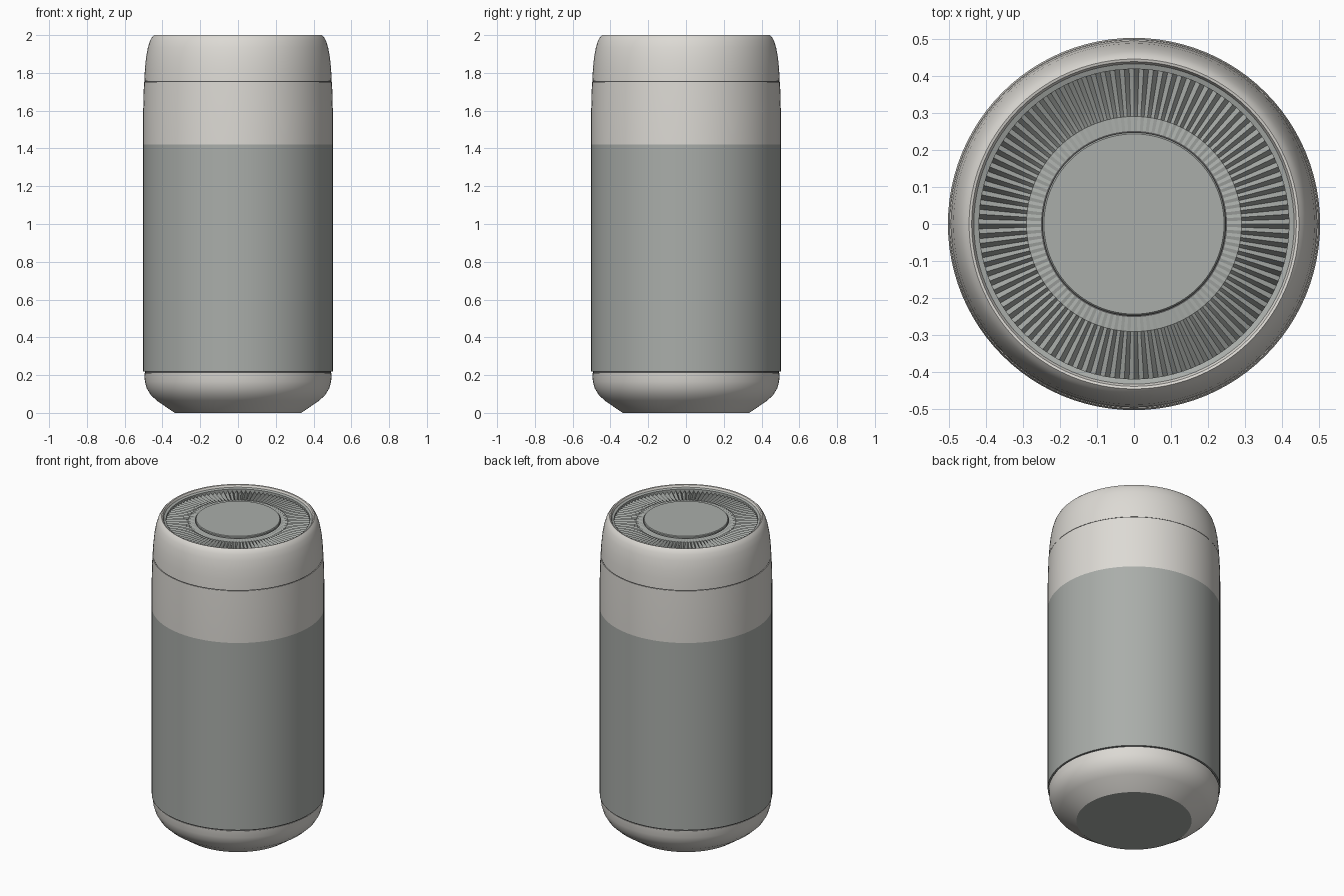
import bpy, bmesh, math

cube = bpy.data.objects.get("Cube")
if cube:
    bpy.data.objects.remove(cube, do_unlink=True)


def material(name, rgb):
    m = bpy.data.materials.new(name)
    m.use_nodes = True
    m.diffuse_color = (*rgb, 1)
    m.node_tree.nodes["Principled BSDF"].inputs["Base Color"].default_value = (*rgb, 1)
    return m


cream = material("warm white shell", (0.72, 0.70, 0.66))
grey = material("grey fabric", (0.40, 0.42, 0.40))
dark = material("dark seam", (0.10, 0.10, 0.10))


def finish(name, bm, mat, angle):
    bmesh.ops.recalc_face_normals(bm, faces=bm.faces)
    mesh = bpy.data.meshes.new(name)
    bm.to_mesh(mesh)
    bm.free()
    mesh.materials.append(mat)
    obj = bpy.data.objects.new(name, mesh)
    bpy.context.collection.objects.link(obj)
    bpy.ops.object.select_all(action="DESELECT")
    obj.select_set(True)
    bpy.context.view_layer.objects.active = obj
    bpy.ops.object.shade_smooth_by_angle(angle=math.radians(angle))
    return obj


def lathe(name, profile, mat, steps=96):
    """Spin a (radius, height) profile around the z axis."""
    bm = bmesh.new()
    verts = [bm.verts.new((r, 0, z)) for r, z in profile]
    edges = [bm.edges.new(pair) for pair in zip(verts, verts[1:])]
    bmesh.ops.spin(bm, geom=verts + edges, cent=(0, 0, 0), axis=(0, 0, 1),
                   angle=math.tau, steps=steps)
    bmesh.ops.remove_doubles(bm, verts=bm.verts, dist=0.0001)
    return finish(name, bm, mat, 30)


# Rounded foot with a bevelled underside
lathe("base_underside", [(0, 0), (0.335, 0)], grey)
lathe("base", [(0.335, 0), (0.43, 0.065), (0.462, 0.095), (0.483, 0.13),
               (0.493, 0.165), (0.496, 0.21), (0.485, 0.21)], cream)
lathe("base_seam", [(0.485, 0.208), (0.493, 0.208), (0.493, 0.222), (0.485, 0.222)], dark)

# Main body: wrapped lower sleeve and bare upper band
lathe("sleeve", [(0.485, 0.218), (0.502, 0.218), (0.502, 1.42)], grey)
lathe("upper_band", [(0.502, 1.42), (0.502, 1.6), (0.498, 1.752), (0.488, 1.752)], cream)
lathe("lid_seam", [(0.488, 1.75), (0.494, 1.75), (0.494, 1.758), (0.488, 1.758)], dark)

# Domed shoulder, turning over into the recessed top
lathe("shoulder", [(0.488, 1.757), (0.496, 1.757), (0.493, 1.82), (0.487, 1.88),
                   (0.477, 1.935), (0.466, 1.97), (0.455, 1.99), (0.445, 2.0),
                   (0.438, 1.998), (0.432, 1.985)], cream)
lathe("inner_rim", [(0.432, 1.985), (0.418, 1.98), (0.418, 1.94)], grey)
lathe("top_disc", [(0, 1.985), (0.243, 1.985), (0.247, 1.981), (0.247, 1.94)], grey)
lathe("disc_seam", [(0.246, 1.972), (0.251, 1.972)], dark)


# Ring of radial pleats that deepen towards the rim
def pleat_ring(name, count):
    bm = bmesh.new()
    rows = []
    for r, depth in [(0.247, 0), (0.29, 0.004), (0.33, 0.018), (0.42, 0.024)]:
        row = []
        for i in range(count * 2):
            a = math.tau * i / (count * 2)
            z = 1.971 - depth * (i % 2)
            row.append(bm.verts.new((r * math.cos(a), r * math.sin(a), z)))
        rows.append(row)
    for inner, outer in zip(rows, rows[1:]):
        for i in range(count * 2):
            j = (i + 1) % (count * 2)
            bm.faces.new((inner[i], outer[i], outer[j], inner[j]))
    return finish(name, bm, grey, 20)


pleat_ring("vent_pleats", 100)
